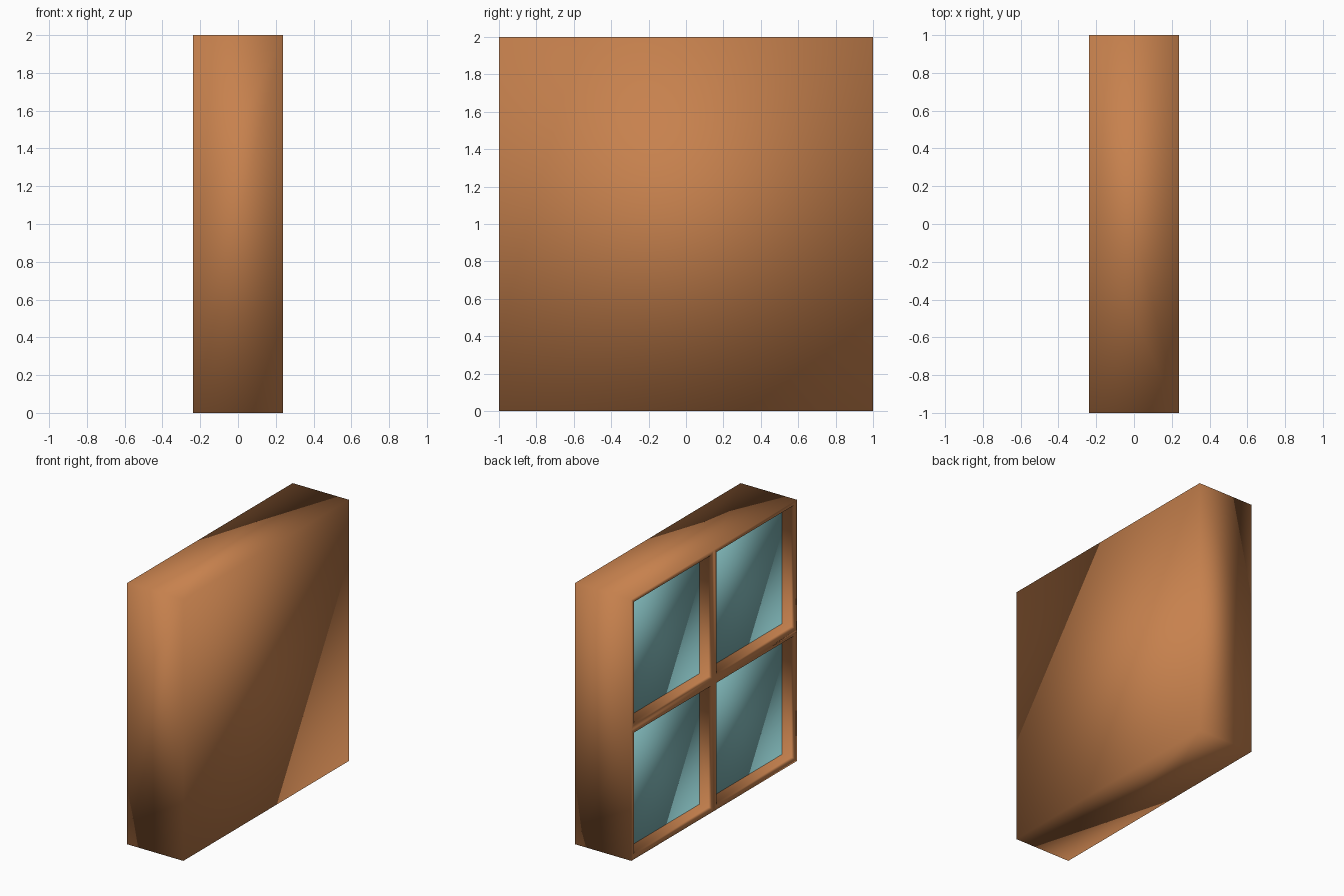
import bpy, bmesh
from mathutils import Matrix, Vector

if "Cube" in bpy.data.objects:
    bpy.data.objects.remove(bpy.data.objects["Cube"])

HALF_X = 0.2375


def material(name, color):
    m = bpy.data.materials.new(name)
    m.diffuse_color = (*color, 1)
    m.use_nodes = True
    m.node_tree.nodes["Principled BSDF"].inputs["Base Color"].default_value = m.diffuse_color
    return m


def finish(name, bm, mat):
    for f in bm.faces:
        f.smooth = True
    me = bpy.data.meshes.new(name)
    bm.to_mesh(me)
    bm.free()
    ob = bpy.data.objects.new(name, me)
    me.materials.append(mat)
    bpy.context.collection.objects.link(ob)
    return ob


def box(size, center):
    bm = bmesh.new()
    bmesh.ops.create_cube(bm, size=1, matrix=Matrix.Translation(center) @ Matrix.Diagonal((*size, 1)))
    return bm


wood = material("wood", (0.57, 0.22, 0.075))
glass = material("glass", (0.24, 0.53, 0.54))

# Solid block whose -x face is divided into four recessed window openings
bm = box((2 * HALF_X, 2, 2), (0, 0, 1))
bm.normal_update()
side = min(bm.faces, key=lambda f: f.calc_center_median().x)
bmesh.ops.subdivide_edges(bm, edges=side.edges[:], cuts=1, use_grid_fill=True)
bm.normal_update()
panels = [f for f in bm.faces if f.normal.x < -0.9]
# Border, small chamfer, then the deep reveal
for inset, depth in ((0.03, 0), (0.012, -0.015), (0, -0.115)):
    bmesh.ops.inset_individual(bm, faces=panels, thickness=inset, depth=depth, use_even_offset=True)
    bm.normal_update()
finish("window_frame", bm, wood)

# Glass panes seated at the bottom of each recess
for row, z in (("lower", 0.5), ("upper", 1.5)):
    for col, y in (("left", 0.5), ("right", -0.5)):
        pane = box((0.04, 0.916, 0.916), Vector((-HALF_X + 0.115, y, z)))
        finish(f"glass_pane_{row}_{col}", pane, glass)
